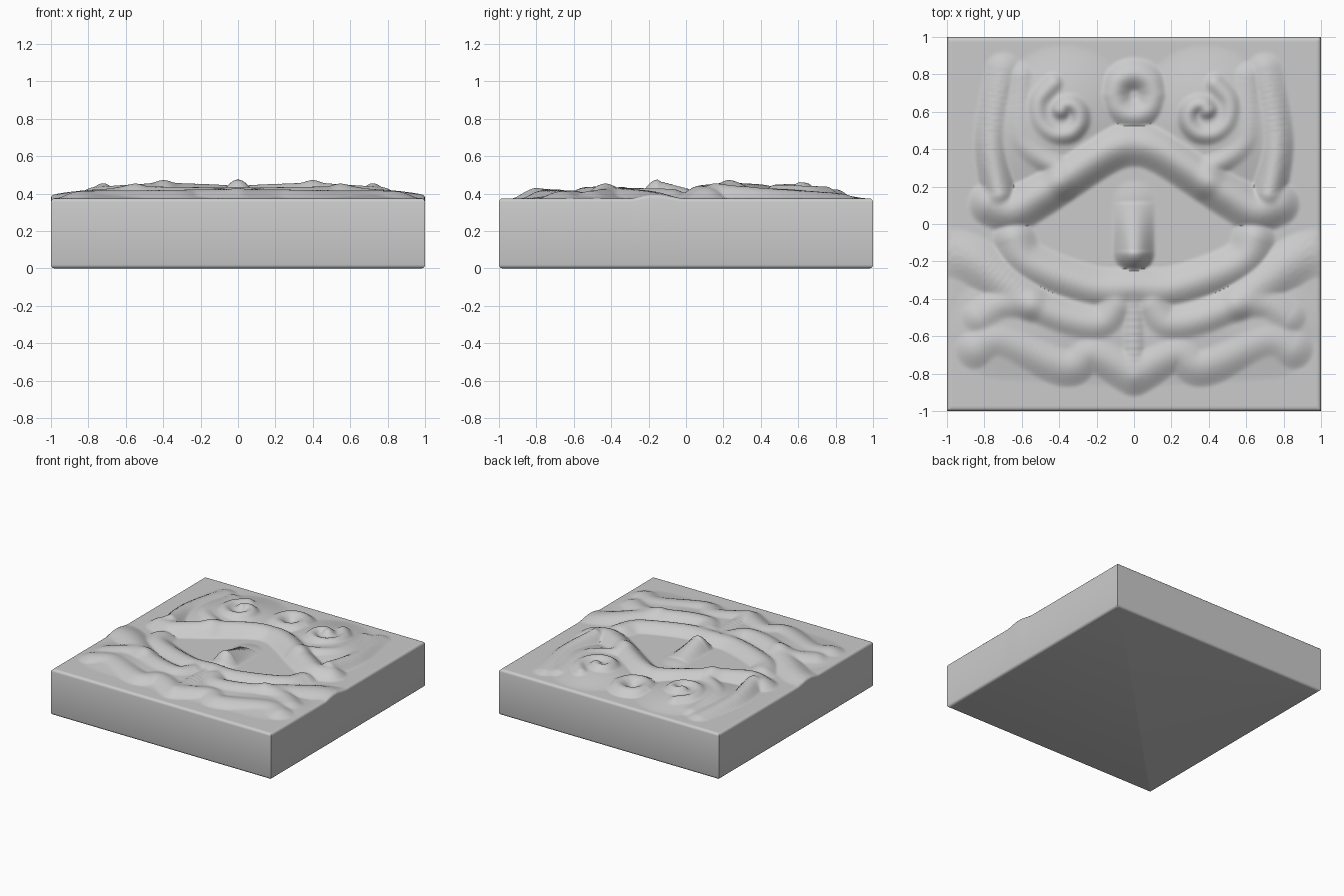
import bpy, bmesh, math
from mathutils import Vector, kdtree

if "Cube" in bpy.data.objects:
    bpy.data.objects.remove(bpy.data.objects["Cube"])

BASE = 0.375
ridges = []


def ridge(points, radius, h_start, h_end, n=14):
    """Raised stroke along a smooth curve, its height blending from start to end."""
    p = [Vector(q) for q in points]
    p = [p[0]] + p + [p[-1]]
    path = []
    for a, b, c, d in zip(p, p[1:], p[2:], p[3:]):
        for i in range(n):
            t = i / n
            path.append(.5 * (2 * b + (c - a) * t + (2 * a - 5 * b + 4 * c - d) * t * t
                              + (3 * b - a - 3 * c + d) * t ** 3))
    path.append(p[-1])
    tree = kdtree.KDTree(len(path))
    for i, q in enumerate(path):
        tree.insert((q.x, q.y, 0), i)
    tree.balance()
    ridges.append((tree, radius, h_start, (h_end - h_start) / (len(path) - 1)))


def spiral(x, y, r0, r1, a0, a1, n=9):
    """Points on a spiral or, with equal radii, a circle."""
    pts = []
    for i in range(n + 1):
        t = i / n
        r, a = r0 + (r1 - r0) * t, a0 + (a1 - a0) * t
        pts.append((x + r * math.cos(a), y + r * math.sin(a)))
    return pts


# Right half of the relief; the left half is mirrored
# brow arch and lobe
ridge([(-.15, .39), (0, .43), (.15, .39), (.4, .23)], .13, .055, .085)
ridge([(.4, .23), (.52, .15), (.65, .08), (.76, .11)], .13, .085, .06)
# outer upright ridge and inner fold
ridge([(.72, .16), (.76, .45), (.7, .82)], .1, .08, .025)
ridge([(.4, .3), (.6, .45), (.6, .78)], .095, .065, .03)
# nose
ridge([(0, .12), (0, -.15)], .115, .015, .1)
# upper lip
ridge([(.64, -.08), (.56, -.21), (.22, -.34), (0, -.34)], .12, .05, .06)
# moustache curl and its branch
ridge([(1, -.15), (.85, -.2), (.55, -.43)], .135, .015, .064)
ridge([(.55, -.43), (.35, -.51), (.18, -.53), (.1, -.44)], .125, .064, .055)
ridge([(.55, -.43), (.7, -.43), (.82, -.5)], .12, .062, .04)
# chin ridge
ridge([(0, -.36), (0, -.8)], .09, .04, .045)
# lower beard wave
ridge([(.84, -.66), (.7, -.62), (.37, -.75), (.22, -.69), (0, -.8)], .125, .038, .05)
# scroll and crown ring
ridge(spiral(.37, .59, .17, .03, 1.2, -5.5), .085, .062, .085)
ridge(spiral(0, .69, .11, .11, 0, math.tau), .09, .048, .048)
# broad swells beneath the scroll and beard
ridge([(.38, .6), (.5, .5)], .36, .05, .05)
ridge([(.15, -.58), (.7, -.55)], .29, .03, .03)


def relief(x, y):
    """Smooth maximum of all ridges."""
    total = 0
    for tree, r, h0, dh in ridges:
        _, i, d = tree.find((abs(x), y, 0))
        if d < r:
            total += ((h0 + dh * i) * (1 - (d / r) ** 2) ** 1.5) ** 5
    return total ** .2


# Carved top surface
bm = bmesh.new()
bmesh.ops.create_grid(bm, x_segments=180, y_segments=180, size=.98)
for v in bm.verts:
    v.co.z = BASE + relief(v.co.x, v.co.y)

# Rounded rim, straight walls, rounded foot
R = .02
edges = [e for e in bm.edges if e.is_boundary]


def extrude_ring(half_width, drop=None, z=None):
    global edges
    geom = bmesh.ops.extrude_edge_only(bm, edges=edges)["geom"]
    edges = [g for g in geom if isinstance(g, bmesh.types.BMEdge)]
    for v in (g for g in geom if isinstance(g, bmesh.types.BMVert)):
        f = half_width / max(abs(v.co.x), abs(v.co.y))
        v.co.x *= f
        v.co.y *= f
        v.co.z = z if drop is None else v.co.z - drop


angles = [math.radians(30 * k) for k in range(4)]
for a, b in zip(angles, angles[1:]):
    extrude_ring(1 - R + R * math.sin(b), drop=R * (math.cos(a) - math.cos(b)))
for a in reversed(angles):
    extrude_ring(1 - R + R * math.sin(a), z=R - R * math.cos(a))
bmesh.ops.contextual_create(bm, geom=edges)
bmesh.ops.recalc_face_normals(bm, faces=bm.faces)

mesh = bpy.data.meshes.new("carved_tile")
bm.to_mesh(mesh)
bm.free()
tile = bpy.data.objects.new("carved_tile", mesh)
bpy.context.collection.objects.link(tile)
bpy.context.view_layer.objects.active = tile
tile.select_set(True)
bpy.ops.object.shade_smooth_by_angle(angle=math.radians(40))
